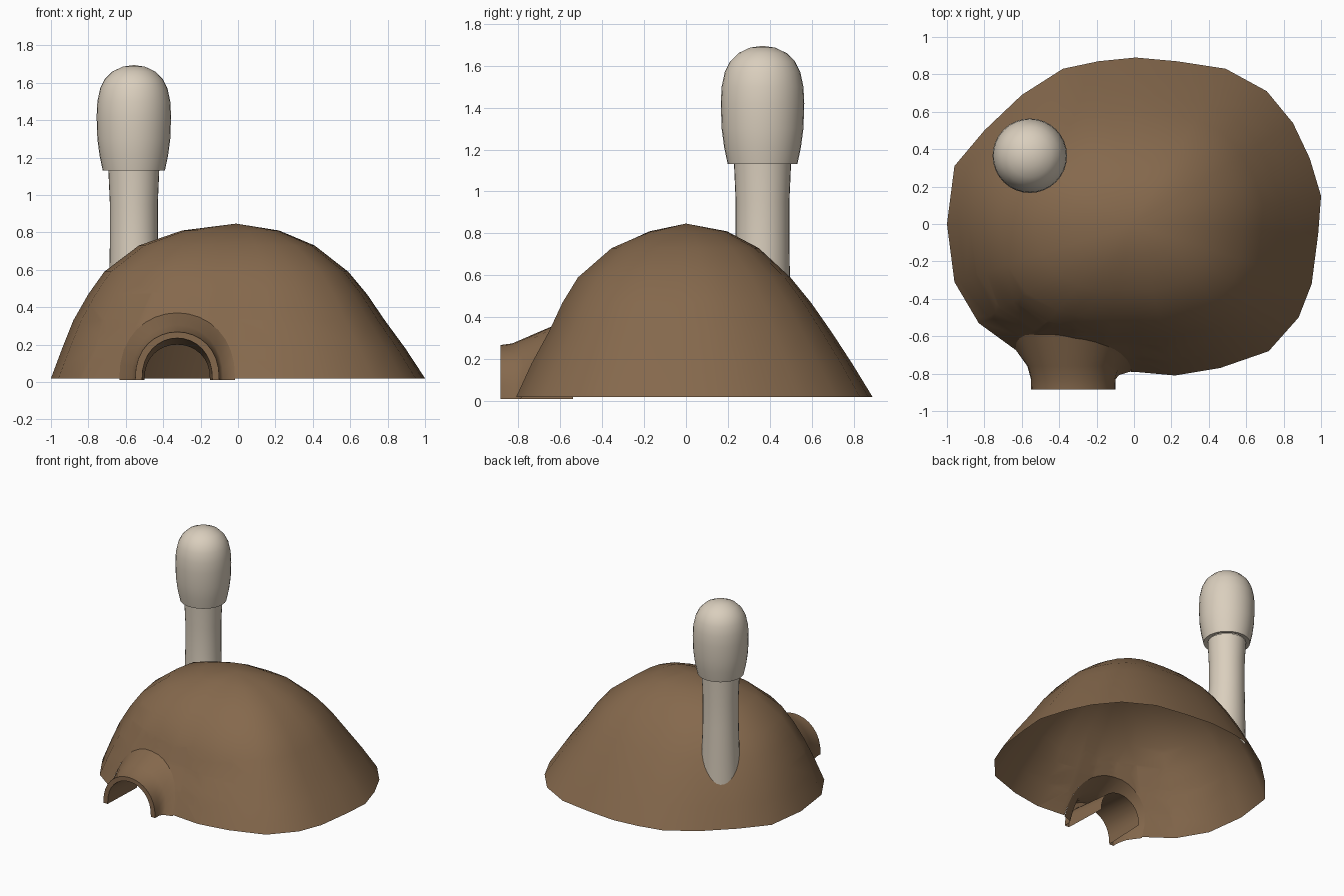
import bpy, bmesh, math
from mathutils import Vector
from mathutils.bvhtree import BVHTree

if "Cube" in bpy.data.objects:
    bpy.data.objects.remove(bpy.data.objects["Cube"])


def material(name, rgb):
    m = bpy.data.materials.new(name)
    m.diffuse_color = (*rgb, 1)
    m.use_nodes = True
    m.node_tree.nodes["Principled BSDF"].inputs["Base Color"].default_value = m.diffuse_color
    return m


SOIL = material("soil brown", (0.235, 0.14, 0.073))
PLASTER = material("pale plaster", (0.70, 0.62, 0.51))


def finish(bm, name, mat, angle=50):
    bmesh.ops.recalc_face_normals(bm, faces=bm.faces)
    me = bpy.data.meshes.new(name)
    bm.to_mesh(me)
    bm.free()
    ob = bpy.data.objects.new(name, me)
    bpy.context.collection.objects.link(ob)
    me.materials.append(mat)
    bpy.ops.object.select_all(action='DESELECT')
    ob.select_set(True)
    bpy.context.view_layer.objects.active = ob
    bpy.ops.object.shade_smooth_by_angle(angle=math.radians(angle))
    return ob


def loft(bm, rings, closed=True):
    """Join successive rings of points with quads; returns vertex rings."""
    vr = [[bm.verts.new(p) for p in r] for r in rings]
    n = len(vr[0])
    for a, b in zip(vr, vr[1:]):
        for i in range(n if closed else n - 1):
            j = (i + 1) % n
            bm.faces.new((a[i], a[j], b[j], b[i]))
    return vr


# ---- mound: irregular outline shrunk towards the top, open underneath ----
OUTLINE = [(1, .15), (.94, .35), (.85, .54), (.71, .71), (.49, .83), (.23, .87),
           (.01, .89), (-.19, .87), (-.38, .83), (-.6, .69), (-.8, .5), (-.96, .31),
           (-1, 0), (-.96, -.31), (-.83, -.53), (-.61, -.69), (-.4, -.76),
           (-.2, -.79), (0, -.79), (.22, -.81), (.46, -.77), (.72, -.68),
           (.88, -.5), (.95, -.32), (.985, -.05)]
# height, shrink towards left, right, front, back
LEVELS = [(.02, 1, 1, 1, 1), (.18, .94, .895, .91, .89), (.33, .88, .785, .81, .78),
          (.47, .80, .69, .73, .67), (.59, .715, .59, .64, .56),
          (.73, .53, .41, .44, .39), (.81, .30, .22, .21, .22)]


def mound_ring(z, left, right, front, back):
    pts = []
    for x, y in OUTLINE:
        w = x * x / (x * x + y * y)
        f = w * (left if x < 0 else right) + (1 - w) * (front if y < 0 else back)
        pts.append((x * f, y * f, z))
    return pts


mound = bmesh.new()
top = loft(mound, [mound_ring(*lv) for lv in LEVELS])[-1]
apex = mound.verts.new((-.01, 0, .847))
for i in range(len(top)):
    mound.faces.new((top[i], top[(i + 1) % len(top)], apex))
bmesh.ops.recalc_face_normals(mound, faces=mound.faces)
tree = BVHTree.FromBMesh(mound)

# ---- burrow entrance: arches lofted from the mound out to a lip and back in ----
TX, SEG = -.325, 16


def arch(hw, h, z0=.01):
    return [(TX - hw * math.cos(math.pi * i / SEG),
             z0 + (h - z0) * math.sin(math.pi * i / SEG) ** .85)
            for i in range(SEG + 1)]


def on_mound(x, z):
    hit = tree.ray_cast(Vector((x, -3, max(z, .025))), Vector((0, 1, 0)))[0]
    return (x, hit.y if hit else -.75, z)


opening = arch(.31, .37)
base = [on_mound(x, z) for x, z in opening]
neck = [(x, min(-.76, b[1] - .02), z) for (x, z), b in zip(arch(.245, .305), base)]
rings = [base, neck]
for y, hw, h in [(-.83, .226, .275), (-.885, .225, .268),
                 (-.885, .188, .235), (-.54, .175, .20)]:
    rings.append([(x, y, z) for x, z in arch(hw, h)])
bm = bmesh.new()
loft(bm, rings, closed=False)
finish(bm, "burrow_entrance", SOIL)

# cut the matching doorway in the mound along each side of the arch
sides = []
for (x0, z0), (x1, z1) in zip(opening, opening[1:]):
    sides.append((Vector((x0, 0, z0)), Vector((z0 - z1, 0, x1 - x0)).normalized()))
for co, no in sides:
    near = [f for f in mound.faces if f.calc_center_median().y < -.35
            and -.9 < f.calc_center_median().x < .3 and f.calc_center_median().z < .5]
    geom = near + list({e for f in near for e in f.edges}) + \
        list({v for f in near for v in f.verts})
    bmesh.ops.bisect_plane(mound, geom=geom, plane_co=co, plane_no=no, dist=1e-5)
inside = [f for f in mound.faces if f.calc_center_median().y < -.35 and
          all((f.calc_center_median() - co).dot(no) < 0 for co, no in sides)]
bmesh.ops.delete(mound, geom=inside, context='FACES')
finish(mound, "mound", SOIL)

# ---- chimney: pipe whose foot follows the mound, with a rounded cap ----
CX, CY, N = -.557, .365, 32


def circle(r, z):
    return [(CX + r * math.cos(2 * math.pi * i / N),
             CY + r * math.sin(2 * math.pi * i / N), z) for i in range(N)]


foot = []
for x, y, z in circle(.135, 0):
    hit = tree.ray_cast(Vector((x, y, 3)), Vector((0, 0, -1)))[0]
    foot.append((x, y, (hit.z if hit else .3) - .02))
bm = bmesh.new()
loft(bm, [foot, circle(.128, .75), circle(.128, .95), circle(.136, 1.13)])
finish(bm, "chimney_pipe", PLASTER)

bm = bmesh.new()
CAP = [(.134, 1.135), (.166, 1.13), (.183, 1.21), (.195, 1.3), (.199, 1.42), (.195, 1.5),
       (.18, 1.57), (.155, 1.62), (.115, 1.66), (.06, 1.686)]
last = loft(bm, [circle(r, z) for r, z in CAP])[-1]
tip = bm.verts.new((CX, CY, 1.695))
for i in range(N):
    bm.faces.new((last[i], last[(i + 1) % N], tip))
finish(bm, "chimney_cap", PLASTER)
